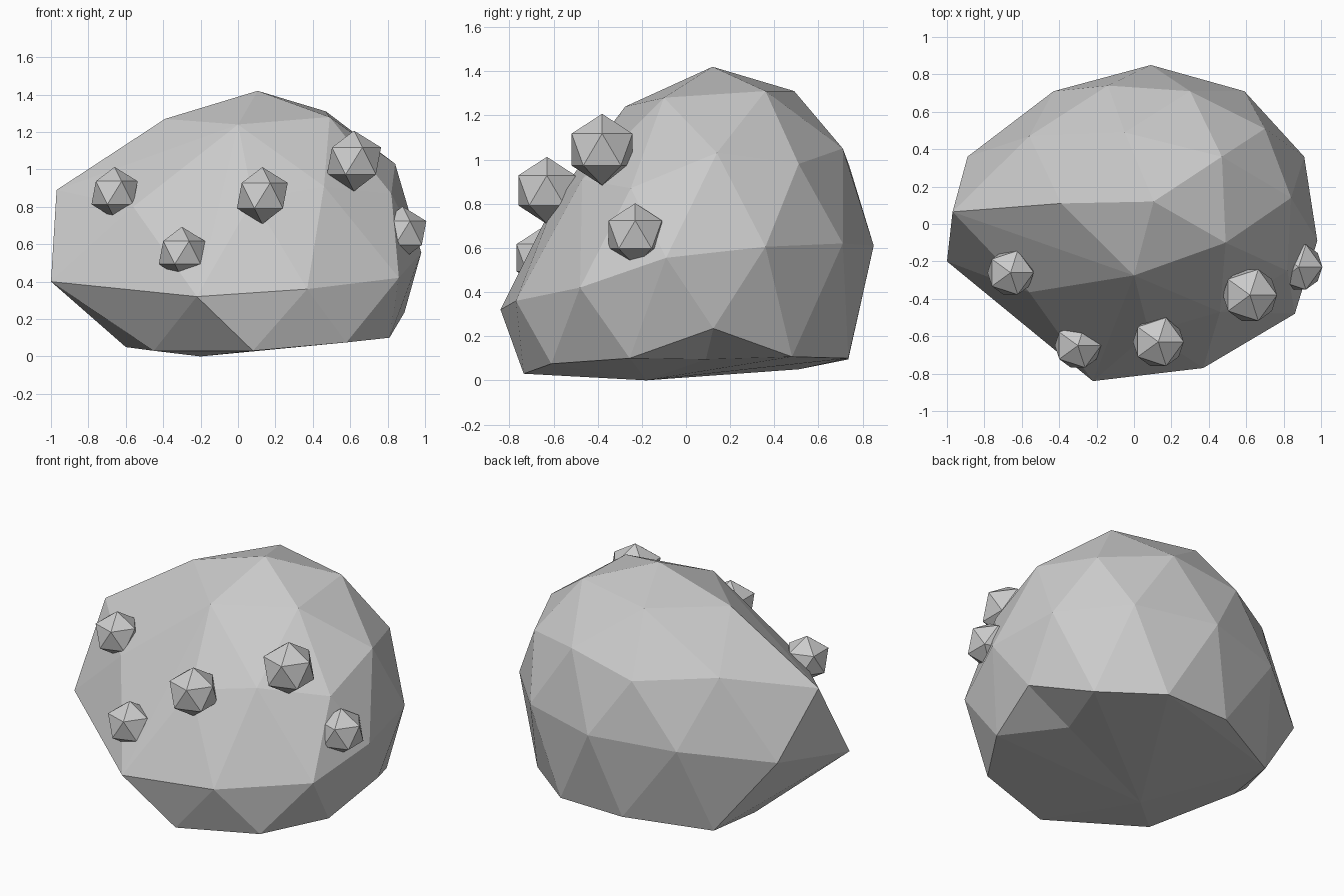
import bpy, bmesh
from mathutils import Vector

if "Cube" in bpy.data.objects:
    bpy.data.objects.remove(bpy.data.objects["Cube"])

# Boulder corners, ring by ring from the top down
crown = [(.105, .12, 1.42), (-.39, .11, 1.27), (0, -.275, 1.24), (.49, -.10, 1.28),
         (.47, .36, 1.31), (-.05, .49, 1.31)]
shoulder = [(-.97, .065, .89), (-.56, .47, 1.0), (-.14, .74, .97), (.30, .71, 1.05),
            (.70, .51, .98), (.84, .14, 1.03), (.82, -.25, .87), (.46, -.47, .91),
            (.08, -.58, .84), (-.56, -.365, .80)]
waist = [(-1, -.20, .40), (-.89, .36, .51), (-.43, .71, .59), (.09, .85, .61),
         (.59, .71, .62), (.91, .36, .605), (.98, -.09, .555), (.86, -.48, .42),
         (.37, -.77, .36), (-.22, -.84, .32)]
base = [(-.60, .17, .05), (-.55, .51, .05), (-.07, .735, .095), (.36, .735, .10),
        (.70, .48, .107), (.89, .124, .235), (.81, -.255, .10), (.58, -.61, .075),
        (.08, -.735, .03), (-.45, -.40, .03), (-.20, -.18, 0)]


def add_object(name, bm):
    mesh = bpy.data.meshes.new(name)
    bm.to_mesh(mesh)
    bm.free()
    ob = bpy.data.objects.new(name, mesh)
    bpy.context.collection.objects.link(ob)
    return ob


# Faceted boulder: convex skin over the corners
bm = bmesh.new()
for co in crown + shoulder + waist + base:
    bm.verts.new(co)
bmesh.ops.convex_hull(bm, input=bm.verts)
loose = [v for v in bm.verts if not v.link_faces]
bmesh.ops.delete(bm, geom=loose, context='VERTS')

# Shallow notch under the right side: open the bottom rim and push it inward
ends = [Vector(base[4]), Vector(base[6])]
rim = [e for e in bm.edges
       if all(min((v.co - p).length for p in ends) < .001 for v in e.verts)]
if rim:
    quad = bmesh.utils.face_join(list(rim[0].link_faces))
    poked = bmesh.ops.poke(bm, faces=[quad])
    poked["verts"][0].co = (.56, .09, .095)
bmesh.ops.recalc_face_normals(bm, faces=bm.faces)
add_object("boulder", bm)

# Small nodules half sunk in the front and right side: centre, radius
nodules = [((-.66, -.26, .875), .138), ((-.30, -.65, .555), .138),
           ((.13, -.63, .86), .152), ((.62, -.38, 1.045), .162),
           ((.88, -.23, .66), .142)]
for i, (centre, radius) in enumerate(nodules, 1):
    bm = bmesh.new()
    bmesh.ops.create_icosphere(bm, subdivisions=1, radius=radius)
    add_object(f"nodule_{i}", bm).location = centre
